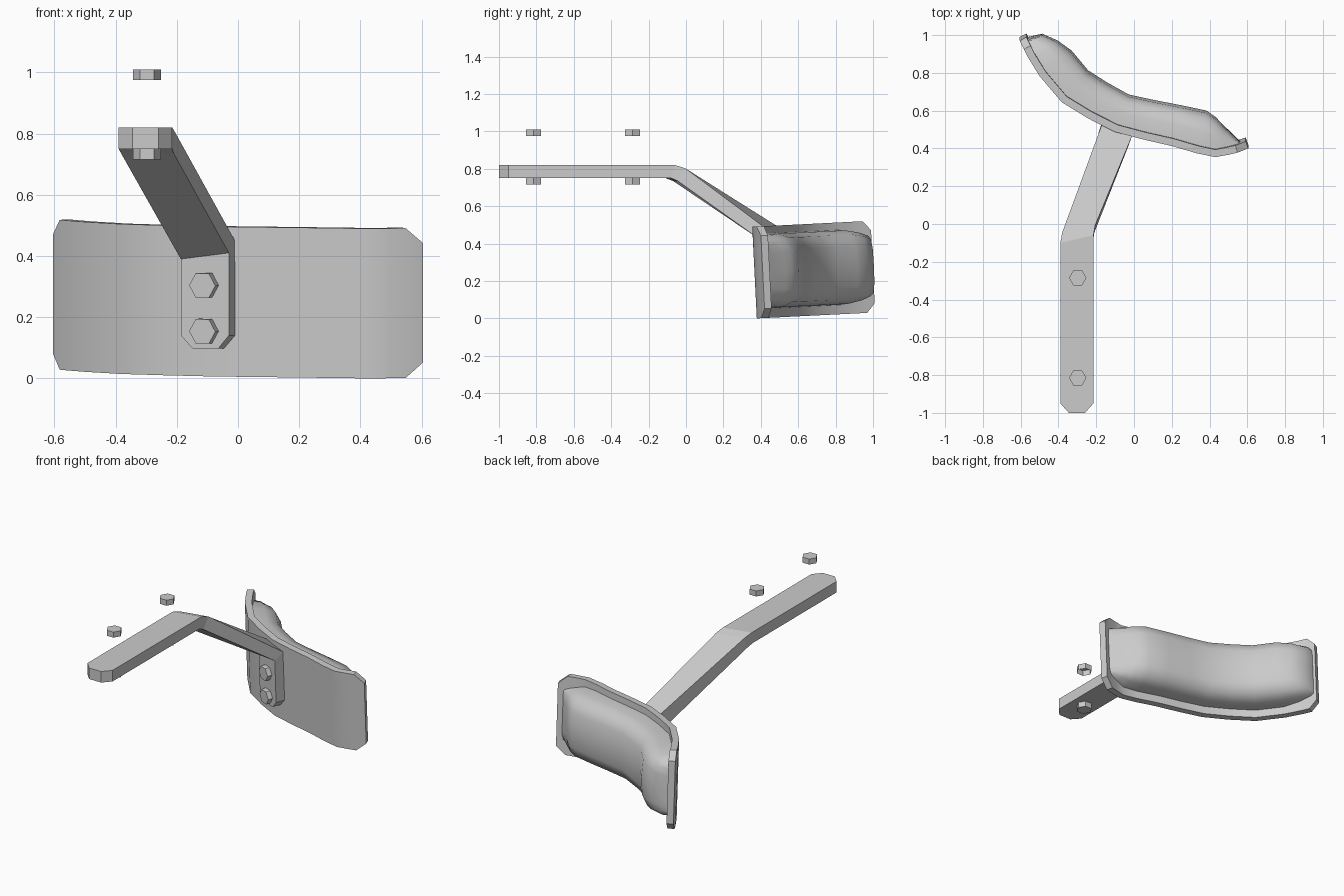
import bpy, bmesh, math
from mathutils import Vector, Matrix

if "Cube" in bpy.data.objects:
    bpy.data.objects.remove(bpy.data.objects["Cube"])

grey = bpy.data.materials.new("neutral grey")
grey.diffuse_color = (0.6, 0.6, 0.6, 1)
grey.use_nodes = True
grey.node_tree.nodes["Principled BSDF"].inputs["Base Color"].default_value = grey.diffuse_color


def finish(name, bm, angle=None):
    bmesh.ops.recalc_face_normals(bm, faces=bm.faces)
    me = bpy.data.meshes.new(name)
    bm.to_mesh(me)
    bm.free()
    me.materials.append(grey)
    ob = bpy.data.objects.new(name, me)
    bpy.context.collection.objects.link(ob)
    if angle:
        me.polygons.foreach_set("use_smooth", [True] * len(me.polygons))
        me.set_sharp_from_angle(angle=math.radians(angle))
    return ob


def loft(name, sections, closed=True, caps=True, angle=None):
    bm = bmesh.new()
    rows = [[bm.verts.new(p) for p in s] for s in sections]
    n = len(rows[0])
    for a, b in zip(rows, rows[1:]):
        for i in range(n if closed else n - 1):
            j = (i + 1) % n
            bm.faces.new((a[i], a[j], b[j], b[i]))
    if caps:
        bm.faces.new(rows[0])
        bm.faces.new(rows[-1])
    return finish(name, bm, angle)


# Curve of the plate's front surface, seen from above
PATH = [(-0.605, 0.968), (-0.56, 0.88), (-0.5, 0.783), (-0.383, 0.645), (-0.245, 0.56),
        (-0.10, 0.487), (0.05, 0.447), (0.2, 0.413), (0.33, 0.375), (0.43, 0.354),
        (0.535, 0.373), (0.605, 0.398)]


def on_path(x):
    x = min(max(x, PATH[0][0]), PATH[-1][0])
    for (xa, ya), (xb, yb) in zip(PATH, PATH[1:]):
        if x <= xb:
            return Vector((x, ya + (yb - ya) * (x - xa) / (xb - xa)))


def place(x, depth, z):
    """Point at a depth behind the plate's front, with the slight backward tilt."""
    t = (on_path(x + 0.06) - on_path(x - 0.06)).normalized()
    p = on_path(x) + Vector((-t.y, t.x)) * depth
    return (p.x, p.y - 0.05 * (z - 0.49), z + 0.05 * (p.y - 0.36))


# Curved back plate with clipped corners
H = 0.49
stations = [-0.605, -0.583] + [p[0] for p in PATH[1:-2]] + [0.5, 0.548, 0.605]
secs = []
for x in stations:
    inset = 0.05 if abs(x) > 0.6 else 0.0
    secs.append([place(x, d, z) for d, z in
                 ((0, inset), (0.04, inset), (0.04, H - inset), (0, H - inset))])
loft("back_plate", secs, angle=35)

# Padded cushion on the rear of the plate: (x, depth, half height)
pad = [(-0.598, 0.035, 0.15), (-0.588, 0.12, 0.165), (-0.555, 0.175, 0.185), (-0.5, 0.21, 0.2),
       (-0.383, 0.21, 0.2), (-0.245, 0.205, 0.2), (-0.1, 0.2, 0.2), (0.06, 0.205, 0.2),
       (0.2, 0.21, 0.2), (0.33, 0.22, 0.2), (0.43, 0.2, 0.195), (0.495, 0.16, 0.18),
       (0.545, 0.09, 0.165), (0.575, 0.035, 0.15)]
half = [(1, 0), (0.98, 0.45), (0.86, 0.8), (0.55, 0.96)]
profile = [(-t, f) for t, f in half] + [(0, 1)] + half[::-1]
secs = [[place(x, 0.03 + f * (d - 0.03), 0.25 + t * h) for t, f in profile] for x, d, h in pad]
loft("cushion", secs, closed=False, caps=False, angle=60)

# Bent support arm: flat bar, twisted slope, then a tab bolted to the plate
arm = []
for y, xl, xr in ((-1.0, -0.345, -0.26), (-0.95, -0.39, -0.215)):
    arm.append([(xl, y, 0.75), (xr, y, 0.75), (xr, y, 0.82), (xl, y, 0.82)])
arm.append([(-0.39, -0.11, 0.75), (-0.215, -0.08, 0.75), (-0.215, -0.06, 0.82), (-0.39, -0.10, 0.82)])
arm.append([(-0.382, -0.07, 0.735), (-0.21, -0.045, 0.735), (-0.205, -0.005, 0.803), (-0.38, -0.045, 0.805)])
arm.append([(-0.187, 0.475, 0.39), (-0.03, 0.412, 0.41), (-0.01, 0.468, 0.45), (-0.165, 0.54, 0.46)])
arm.append([(-0.187, 0.487, 0.14), (-0.03, 0.424, 0.14), (-0.01, 0.48, 0.14), (-0.165, 0.552, 0.14)])
arm.append([(-0.148, 0.473, 0.097), (-0.065, 0.440, 0.097), (-0.045, 0.497, 0.097), (-0.128, 0.536, 0.097)])
loft("support_arm", arm)


def hex_bolt(name, base, normal, side, height=0.035, r=0.046):
    """Hexagonal head, open at the base, with a corner pointing along side."""
    n = Vector(normal).normalized()
    u = (Vector(side) - n * n.dot(Vector(side))).normalized()
    v = n.cross(u)
    bm = bmesh.new()
    rings = []
    for h in (0, height):
        rings.append([bm.verts.new(Vector(base) + n * h + u * r * math.cos(k * math.pi / 3)
                                   + v * r * math.sin(k * math.pi / 3)) for k in range(6)])
    for k in range(6):
        j = (k + 1) % 6
        bm.faces.new((rings[0][k], rings[0][j], rings[1][j], rings[1][k]))
    bm.faces.new(rings[1])
    return finish(name, bm)


# Nuts under the arm and the loose bolt heads above it
for i, y in enumerate((-0.815, -0.285)):
    hex_bolt(f"arm_nut_{i + 1}", (-0.298, y, 0.75), (0, 0, -1), (1, 0, 0))
    hex_bolt(f"loose_bolt_{i + 1}", (-0.298, y, 0.975), (0, 0, 1), (1, 0, 0))

# Bolts on the front of the tab
for i, z in enumerate((0.155, 0.305)):
    y = 0.452 + 0.05 * (0.3 - z)
    hex_bolt(f"tab_bolt_{i + 1}", (-0.104, y, z), (-0.37, -0.93, -0.05), (1, 0, 0))
